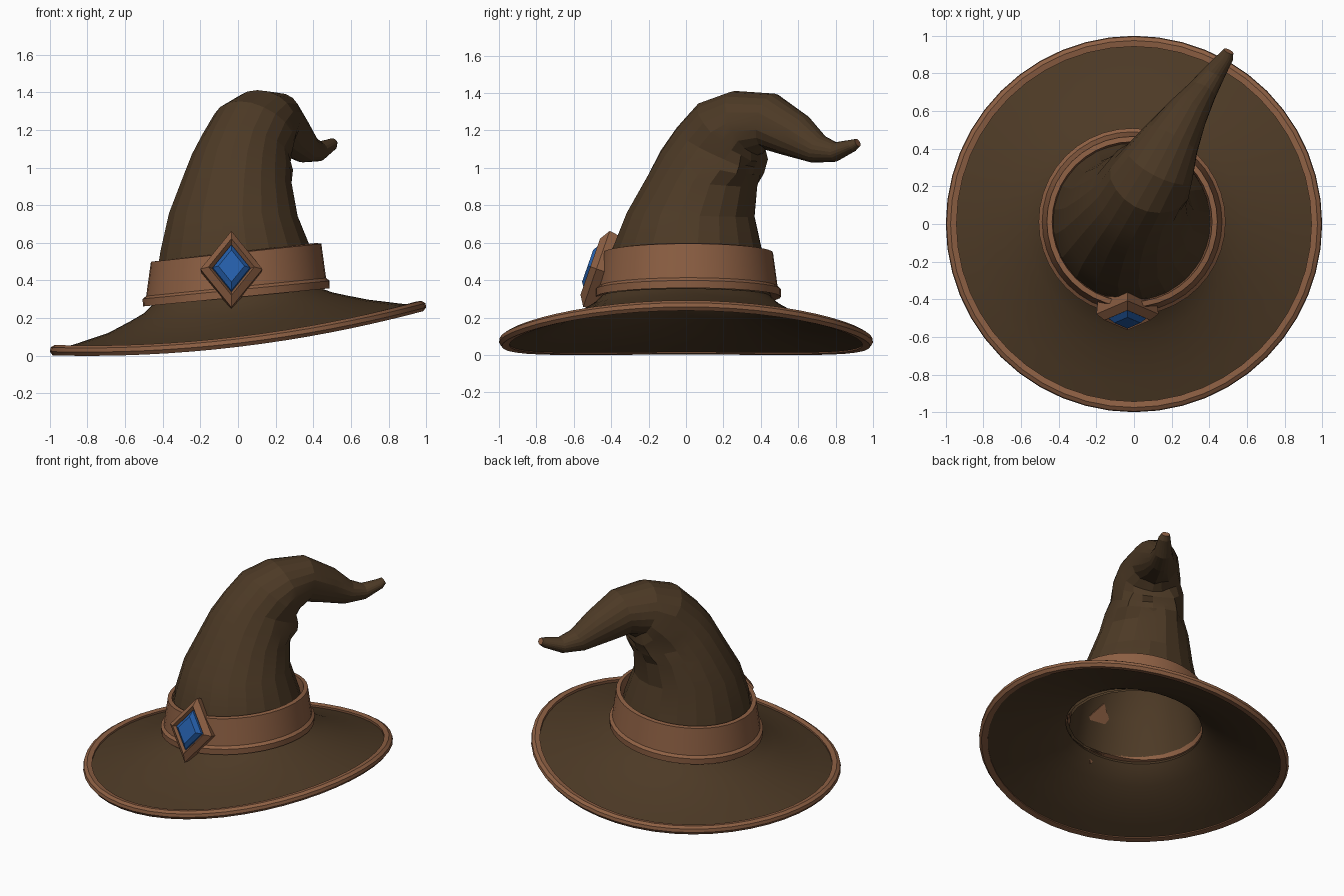
import bpy, math, random
from mathutils import Vector

if "Cube" in bpy.data.objects:
    bpy.data.objects.remove(bpy.data.objects["Cube"])

random.seed(4)
TAU = math.tau


def material(name, rgb):
    m = bpy.data.materials.new(name)
    m.diffuse_color = (*rgb, 1)
    m.use_nodes = True
    m.node_tree.nodes["Principled BSDF"].inputs["Base Color"].default_value = m.diffuse_color
    return m


felt = material("dark_brown_felt", (0.074, 0.042, 0.019))
leather = material("tan_leather", (0.265, 0.115, 0.056))
blue = material("blue_gem", (0.018, 0.11, 0.39))


def loft(name, rings, mats, closed=False, cap_start=False, cap_end=False, smooth=None):
    """Skin a list of equal-length point rings into one object."""
    n, k = len(rings[0]), len(rings)
    verts = [p for ring in rings for p in ring]
    faces = []
    for i in range(k if closed else k - 1):
        a, b = i * n, (i + 1) % k * n
        faces += [(a + j, a + (j + 1) % n, b + (j + 1) % n, b + j) for j in range(n)]
    if cap_start:
        faces.append(tuple(reversed(range(n))))
    if cap_end:
        faces.append(tuple(range((k - 1) * n, k * n)))
    me = bpy.data.meshes.new(name)
    me.from_pydata(verts, [], faces)
    for m in mats:
        me.materials.append(m)
    ob = bpy.data.objects.new(name, me)
    bpy.context.collection.objects.link(ob)
    if smooth:
        bpy.ops.object.select_all(action='DESELECT')
        ob.select_set(True)
        bpy.context.view_layer.objects.active = ob
        bpy.ops.object.shade_smooth_by_angle(angle=math.radians(smooth))
    return ob


def rim_z(x):
    # brim edge: low on the left, curling up to the right
    return 0.075 + 0.1175 * x + 0.0725 * x * x


def circle(r, zfun, n=48, cx=0, cy=0):
    pts = []
    for j in range(n):
        c, s = math.cos(TAU * j / n), math.sin(TAU * j / n)
        pts.append(Vector((cx + r * c, cy + r * s, zfun(c))))
    return pts


# Brim: blends from the curled edge up to the tilted crown base
def brim_ring(r, s, drop=0):
    return circle(r, lambda c: rim_z(c) * (1 - s) + (0.315 + 0.04 * c) * s - drop)


profile = [(0.97, 0), (0.85, 0.15), (0.69, 0.37), (0.57, 0.63), (0.50, 0.80), (0.45, 1.0)]
top = [brim_ring(r, s) for r, s in profile]
under = [brim_ring(r - 0.01, s, 0.02) for r, s in reversed(profile)]
loft("brim", top[::1] + under, [felt], closed=True, smooth=30)

# Rolled leather trim around the brim edge
trim = [(0.945, -0.022), (0.985, -0.028), (1.0, -0.008), (0.996, 0.014),
        (0.975, 0.027), (0.943, 0.022)]
loft("brim_trim", [circle(r, lambda c, h=h: rim_z(c) + h) for r, h in trim],
     [leather], closed=True, smooth=40)

# Hat band: tilted flared ring with a lip at its lower edge
band = [(0.43, 0.0), (0.495, -0.015), (0.497, 0.025), (0.478, 0.04),
        (0.453, 0.222), (0.425, 0.226), (0.415, 0.13)]
loft("hat_band", [circle(r, lambda c, h=h: 0.325 + 0.048 * c + h, 40, -0.01, 0.012)
                  for r, h in band], [leather], closed=True, smooth=30)

# Crown: rings swept along a path that bends over toward the back right
D = Vector((0.47, 0.883, 0))
S = Vector((0.883, -0.47, 0))
Z = Vector((0, 0, 1))


def tilted(c, deg, r_in, r_side, n=20, rough=0.0):
    a = math.radians(deg)
    v = D * math.cos(a) - Z * math.sin(a)
    pts = []
    for j in range(n):
        t = TAU * j / n
        k = 1 + random.uniform(-rough, rough) * max(0.15, math.cos(t) + 0.4)
        pts.append(Vector(c) + (v * r_in * math.cos(t) + S * r_side * math.sin(t)) * k)
    return pts


# centre, bend angle, radius along bend, side radius, crumple
path = [((-0.005, 0.01, 0.31), 0, 0.45, 0.45, 0),
        ((-0.01, 0.005, 0.56), 0, 0.405, 0.405, 0),
        ((-0.025, 0.025, 0.75), 2, 0.345, 0.345, 0),
        ((-0.005, 0.085, 0.93), 6, 0.295, 0.29, 0.02),
        ((0.02, 0.135, 1.03), 14, 0.285, 0.26, 0.07),
        ((0.045, 0.175, 1.11), 26, 0.255, 0.235, 0.09),
        ((0.085, 0.24, 1.19), 44, 0.235, 0.225, 0.07),
        ((0.135, 0.32, 1.245), 68, 0.18, 0.20, 0.05),
        ((0.20, 0.45, 1.25), 100, 0.15, 0.155, 0.03),
        ((0.275, 0.58, 1.175), 125, 0.125, 0.115, 0.02),
        ((0.36, 0.705, 1.10), 115, 0.08, 0.08, 0),
        ((0.425, 0.80, 1.085), 90, 0.052, 0.06, 0),
        ((0.49, 0.89, 1.12), 65, 0.033, 0.04, 0),
        ((0.503, 0.918, 1.135), 65, 0.022, 0.028, 0)]
crown = loft("crown", [tilted(c, a, ri, rs, rough=q) for c, a, ri, rs, q in path],
             [felt, leather], cap_end=True, smooth=14)
crown.data.polygons[-1].material_index = 1  # leather point at the tip

# Inner lining of the crown, seen from below
lining = loft("crown_lining", [tilted(c, a, ri - 0.02, rs - 0.02)[::-1]
                               for c, a, ri, rs, q in path[:5]],
              [felt], cap_end=True, smooth=30)

# Diamond buckle and gem, leaning with the band
U = Vector((0, 0.33, 0.944))
N = Vector((0, -0.944, 0.33))
CENTRE = Vector((-0.035, -0.455, 0.452))


def diamond(scale, depth):
    w, h = 0.165 * scale, 0.215 * scale
    return [CENTRE + Vector((w * x, 0, 0)) + U * (h * y) + N * depth
            for x, y in ((1, 0), (0, 1), (-1, 0), (0, -1))]


loft("buckle_frame", [diamond(s, d) for s, d in
                      ((0.95, -0.05), (1.0, 0.025), (0.74, 0.06), (0.62, 0.035))],
     [leather], cap_start=True, cap_end=True)
loft("gem", [diamond(s, d) for s, d in ((0.62, 0.03), (0.6, 0.05), (0.42, 0.075))],
     [blue], cap_start=True, cap_end=True)

# Make every surface face outward
import bmesh
for ob in bpy.data.objects:
    if ob is lining:
        continue
    bm = bmesh.new()
    bm.from_mesh(ob.data)
    bmesh.ops.recalc_face_normals(bm, faces=bm.faces)
    bm.to_mesh(ob.data)
    bm.free()
